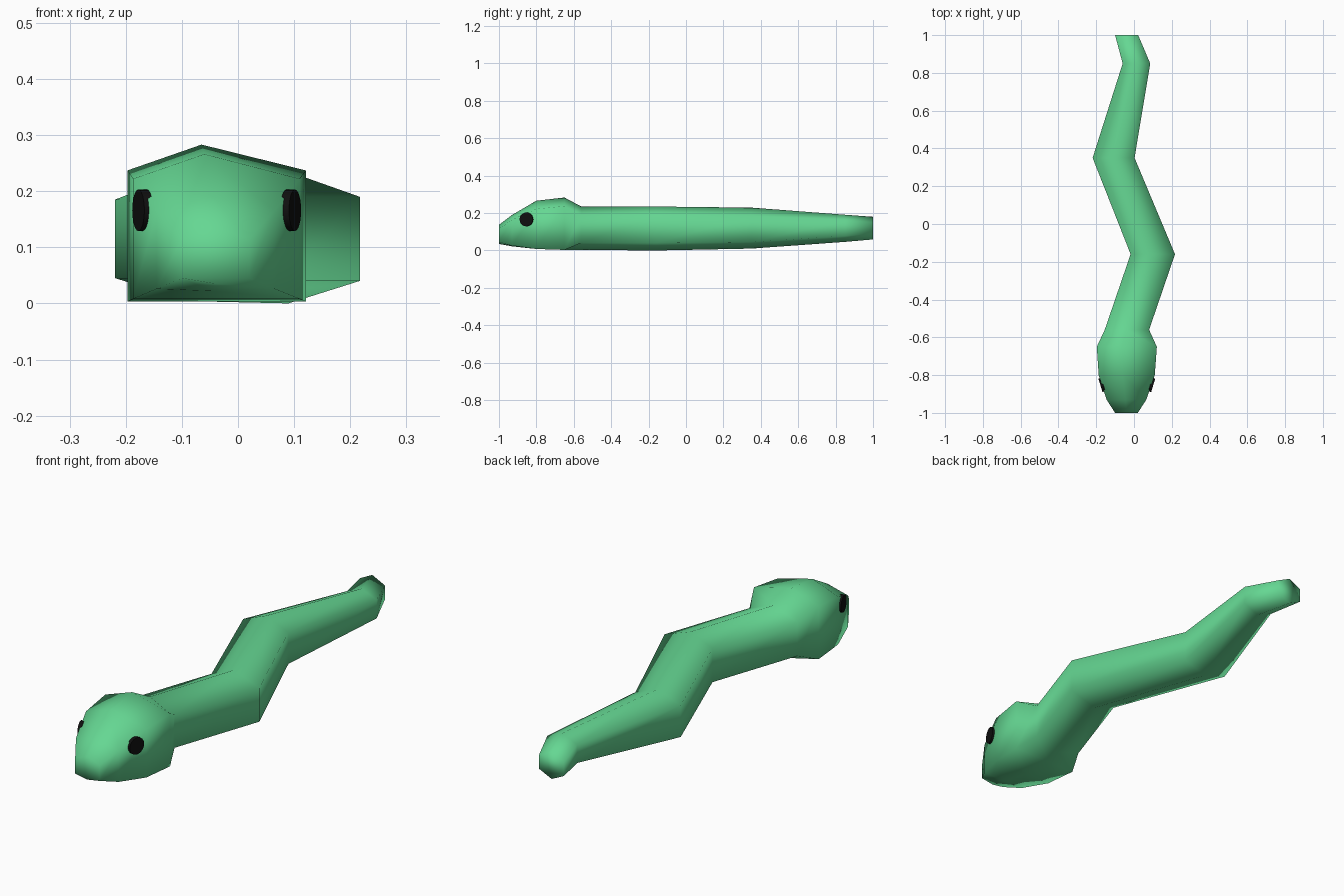
import bpy, bmesh, math
from mathutils import Matrix

if "Cube" in bpy.data.objects:
    bpy.data.objects.remove(bpy.data.objects["Cube"])


def material(name, rgb):
    m = bpy.data.materials.new(name)
    m.diffuse_color = (*rgb, 1)
    m.use_nodes = True
    m.node_tree.nodes["Principled BSDF"].inputs["Base Color"].default_value = m.diffuse_color
    return m


green = material("snake_green", (0.13, 0.68, 0.29))
black = material("eye_black", (0.005, 0.005, 0.005))

# Hexagonal sections, snout to tail:
# y, left x, right x, ridge x, bottom z, side low z, side high z, top z
SECTIONS = [
    (-1.00, -0.10, 0.02, -0.04, 0.035, 0.045, 0.115, 0.137),
    (-0.93, -0.145, 0.065, -0.045, 0.022, 0.026, 0.165, 0.19),
    (-0.80, -0.187, 0.110, -0.06, 0.008, 0.008, 0.222, 0.266),
    (-0.65, -0.197, 0.121, -0.065, 0.003, 0.003, 0.237, 0.283),
    (-0.56, -0.155, 0.08, -0.04, 0.003, 0.04, 0.19, 0.235),
    (-0.16, -0.018, 0.217, 0.09, 0.0, 0.04, 0.19, 0.235),
    (0.35, -0.219, 0.003, -0.108, 0.01, 0.045, 0.185, 0.229),
    (0.85, -0.06, 0.086, 0.013, 0.046, 0.078, 0.16, 0.191),
    (1.00, -0.10, 0.022, -0.04, 0.059, 0.088, 0.15, 0.18),
]

# Body: loft through the sections
bm = bmesh.new()
rings = []
for y, xl, xr, xc, z0, z1, z2, z3 in SECTIONS:
    pts = [(xc, z0), (xr, z1), (xr, z2), (xc, z3), (xl, z2), (xl, z1)]
    rings.append([bm.verts.new((x, y, z)) for x, z in pts])
for a, b in zip(rings, rings[1:]):
    for i in range(6):
        j = (i + 1) % 6
        bm.faces.new((a[i], a[j], b[j], b[i]))
bm.faces.new(rings[0])
bm.faces.new(rings[-1][::-1])
bmesh.ops.recalc_face_normals(bm, faces=bm.faces[:])
for f in bm.faces:
    f.smooth = True
mesh = bpy.data.meshes.new("snake_body")
bm.to_mesh(mesh)
bm.free()
body = bpy.data.objects.new("snake_body", mesh)
bpy.context.collection.objects.link(body)
mesh.materials.append(green)

# Eyes: thin discs turned slightly towards the snout
for side, name, x in ((1, "right_eye", 0.094), (-1, "left_eye", -0.17)):
    bpy.ops.mesh.primitive_cylinder_add(vertices=24, radius=0.037, depth=0.016)
    eye = bpy.context.object
    eye.name = name
    eye.data.transform(Matrix.Rotation(math.radians(90), 4, 'Y'))
    eye.rotation_euler = (0, 0, -side * math.radians(17))
    eye.location = (x, -0.852, 0.166)
    eye.data.materials.append(black)
    bpy.ops.object.shade_smooth_by_angle(angle=math.radians(30))
